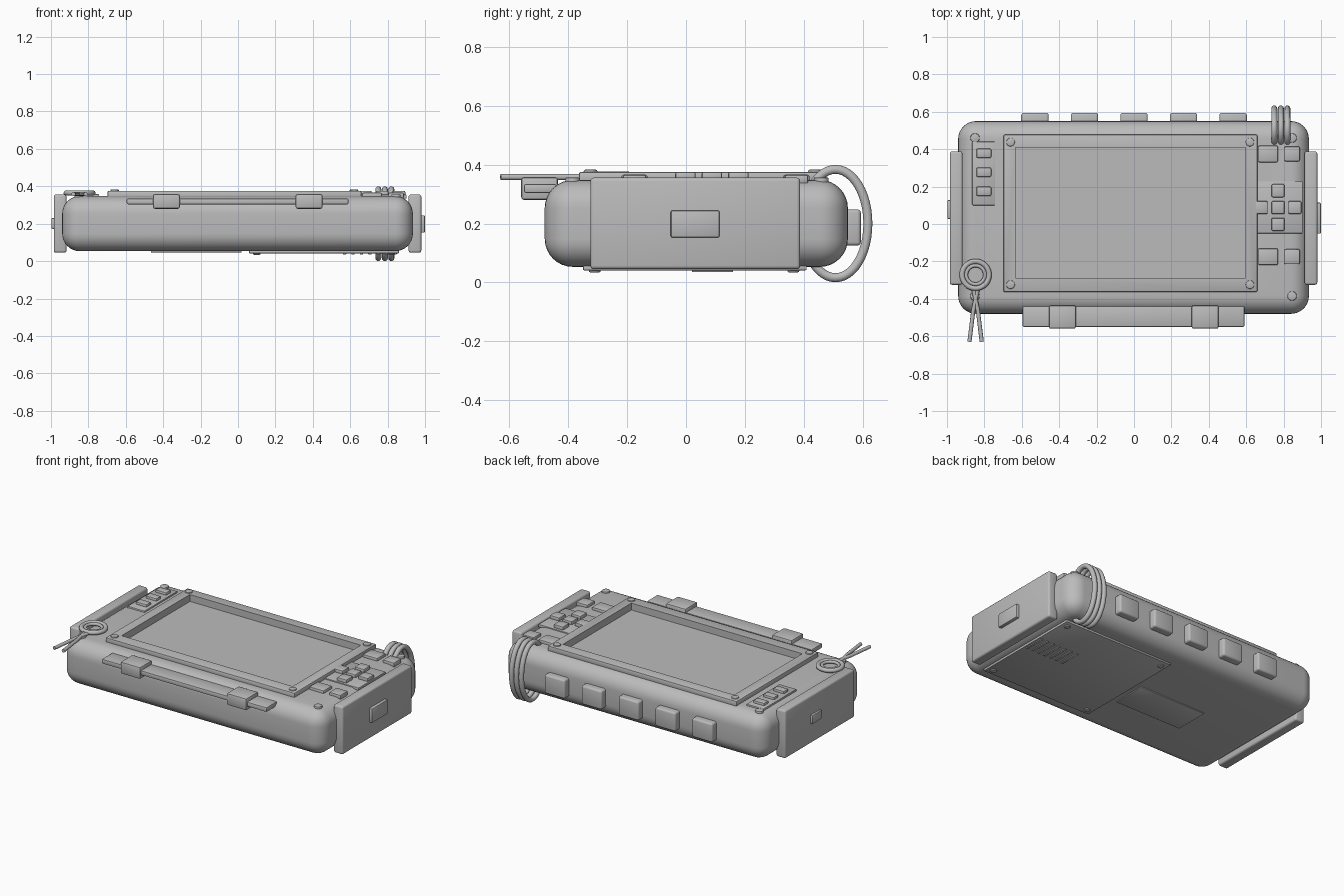
import bpy, bmesh, math
from mathutils import Vector

if "Cube" in bpy.data.objects:
    bpy.data.objects.remove(bpy.data.objects["Cube"], do_unlink=True)

grey = bpy.data.materials.new("plain_grey")
grey.use_nodes = True
grey.diffuse_color = (0.5, 0.5, 0.5, 1)
grey.node_tree.nodes["Principled BSDF"].inputs["Base Color"].default_value = (0.5, 0.5, 0.5, 1)


def finish(bm, name):
    mesh = bpy.data.meshes.new(name)
    bmesh.ops.recalc_face_normals(bm, faces=bm.faces)
    bm.to_mesh(mesh)
    bm.free()
    mesh.materials.append(grey)
    ob = bpy.data.objects.new(name, mesh)
    bpy.context.collection.objects.link(ob)
    smooth(ob)
    return ob


def smooth(ob):
    bpy.ops.object.select_all(action='DESELECT')
    ob.select_set(True)
    bpy.context.view_layer.objects.active = ob
    bpy.ops.object.shade_smooth_by_angle(angle=math.radians(35))


def box(name, x, y, z, bevel=0.01, segments=2):
    """Rounded box from (min, max) pairs."""
    bm = bmesh.new()
    bmesh.ops.create_cube(bm, size=1)
    for v in bm.verts:
        v.co = [(a + b) / 2 + c * (b - a) for (a, b), c in zip((x, y, z), v.co)]
    if bevel:
        bmesh.ops.bevel(bm, geom=bm.edges[:], offset=bevel, segments=segments,
                        profile=0.5, affect='EDGES')
    return finish(bm, name)


def pad(name, cx, cy, w, h, z, bevel=0.008):
    return box(name, (cx - w / 2, cx + w / 2), (cy - h / 2, cy + h / 2), z, bevel)


def screw(name, x, y, z0, z1, r=0.023):
    bm = bmesh.new()
    bmesh.ops.create_cone(bm, cap_ends=True, segments=20, radius1=r, radius2=r, depth=z1 - z0)
    bmesh.ops.bevel(bm, geom=[e for e in bm.edges if len(e.link_faces[0].verts) > 4
                              or len(e.link_faces[1].verts) > 4],
                    offset=0.005, segments=2, profile=0.5, affect='EDGES')
    bmesh.ops.translate(bm, verts=bm.verts, vec=(x, y, (z0 + z1) / 2))
    return finish(bm, name)


def tube(name, points, r, closed=False):
    """Round tube swept along a path."""
    curve = bpy.data.curves.new(name, 'CURVE')
    curve.dimensions = '3D'
    curve.bevel_depth = r
    curve.bevel_resolution = 3
    curve.use_fill_caps = True
    line = curve.splines.new('POLY')
    line.points.add(len(points) - 1)
    for p, co in zip(line.points, points):
        p.co = (*co, 1)
    line.use_cyclic_u = closed
    line.use_smooth = True
    curve.materials.append(grey)
    ob = bpy.data.objects.new(name, curve)
    bpy.context.collection.objects.link(ob)
    return ob


def loop(center, u, v, n=48):
    c, u, v = Vector(center), Vector(u), Vector(v)
    return [c + u * math.cos(t) + v * math.sin(t)
            for t in (2 * math.pi * i / n for i in range(n))]


def cut(ob, cutter):
    mod = ob.modifiers.new("cut", 'BOOLEAN')
    mod.operation = 'DIFFERENCE'
    mod.object = cutter
    mod.solver = 'EXACT'
    bpy.context.view_layer.objects.active = ob
    bpy.ops.object.modifier_apply(modifier=mod.name)


# Body and screen frame, with the recessed screen cut through both
body = box("body", (-0.94, 0.935), (-0.48, 0.55), (0.053, 0.348), 0.095, 8)
frame = box("screen_frame", (-0.698, 0.66), (-0.364, 0.478), (0.335, 0.376), 0.008)
opening = box("opening_cutter", (-0.633, 0.596), (-0.29, 0.41), (0.328, 0.5), 0)
for ob in (body, frame):
    cut(ob, opening)
    smooth(ob)
bpy.data.objects.remove(opening, do_unlink=True)
box("screen", (-0.63, 0.593), (-0.287, 0.407), (0.32, 0.333), 0)

# Screws on the frame, the body corners and the bottom cover
for x in (-0.66, 0.62):
    for y in (-0.324, 0.438):
        screw("frame_screw", x, y, 0.365, 0.383)
for x in (-0.85, 0.845):
    for y in (-0.385, 0.46):
        screw("body_screw", x, y, 0.335, 0.357, 0.025)
for x in (0.1, 0.82):
    for y in (-0.31, 0.365):
        screw("cover_screw", x, y, 0.034, 0.055, 0.02)

# End grips and their ports
box("left_grip", (0.912, 0.98), (-0.325, 0.388), (0.045, 0.356), 0.012, 3)
box("right_grip", (-0.985, -0.917), (-0.325, 0.388), (0.045, 0.356), 0.012, 3)
box("left_port", (0.96, 1.0), (-0.052, 0.114), (0.152, 0.245), 0.007)
box("right_port", (-0.998, -0.96), (0.027, 0.128), (0.173, 0.231), 0.007)

# Back buttons
for i in range(-2, 3):
    box("back_button", (i * 0.265 - 0.073, i * 0.265 + 0.073), (0.5, 0.594),
        (0.125, 0.248), 0.012, 3)

# Small button strip on the right
box("strip_plate", (-0.865, -0.742), (0.1, 0.44), (0.335, 0.358), 0.005)
for y in (0.378, 0.277, 0.175):
    pad("strip_button", -0.803, y, 0.08, 0.05, (0.345, 0.374))

# Direction pad and buttons on the left
box("pad_plate", (0.655, 0.902), (-0.05, 0.228), (0.335, 0.355), 0.004)
for dx, dy in ((0, 0), (1, 0), (-1, 0), (0, 1), (0, -1)):
    pad("pad_key", 0.77 + dx * 0.09, 0.088 + dy * 0.09, 0.07, 0.07, (0.345, 0.376))
for y in (0.375, -0.175):
    pad("large_button", 0.717, y, 0.105, 0.09, (0.335, 0.366))
    pad("small_button", 0.845, y, 0.083, 0.08, (0.335, 0.366))

# Front rail and clips
box("front_rail", (-0.595, 0.59), (-0.55, -0.44), (0.304, 0.334), 0.006)
for x in (-0.383, 0.38):
    box("rail_clip", (x - 0.072, x + 0.072), (-0.56, -0.435), (0.28, 0.358), 0.01)

# Cord coil around the back edge
for x in (0.75, 0.785, 0.82):
    tube("coil_loop", loop((x, 0.508, 0.2), (0, 0.11, 0), (0, 0, 0.184)), 0.016, True)

# Strap ring with two loose cords
for r, thick in ((0.072, 0.014), (0.05, 0.01)):
    tube("strap_ring", loop((-0.847, -0.272, 0.364), (r, 0, 0), (0, r, 0)), thick, True)
for s in (-1, 1):
    tube("strap_cord", [(-0.847 - s * 0.012, -0.345, 0.358),
                        (-0.847 + s * 0.012, -0.46, 0.358),
                        (-0.847 + s * 0.033, -0.63, 0.358)], 0.011)

# Bottom cover, vent bars and label plate
box("bottom_cover", (0.06, 0.86), (-0.35, 0.41), (0.041, 0.06), 0.004)
for i in range(7):
    pad("vent_bar", 0.57 + i * 0.045, 0.09, 0.018, 0.14, (0.035, 0.045), 0.003)
box("label_plate", (-0.465, 0.02), (-0.14, 0.09), (0.047, 0.056), 0.002)
